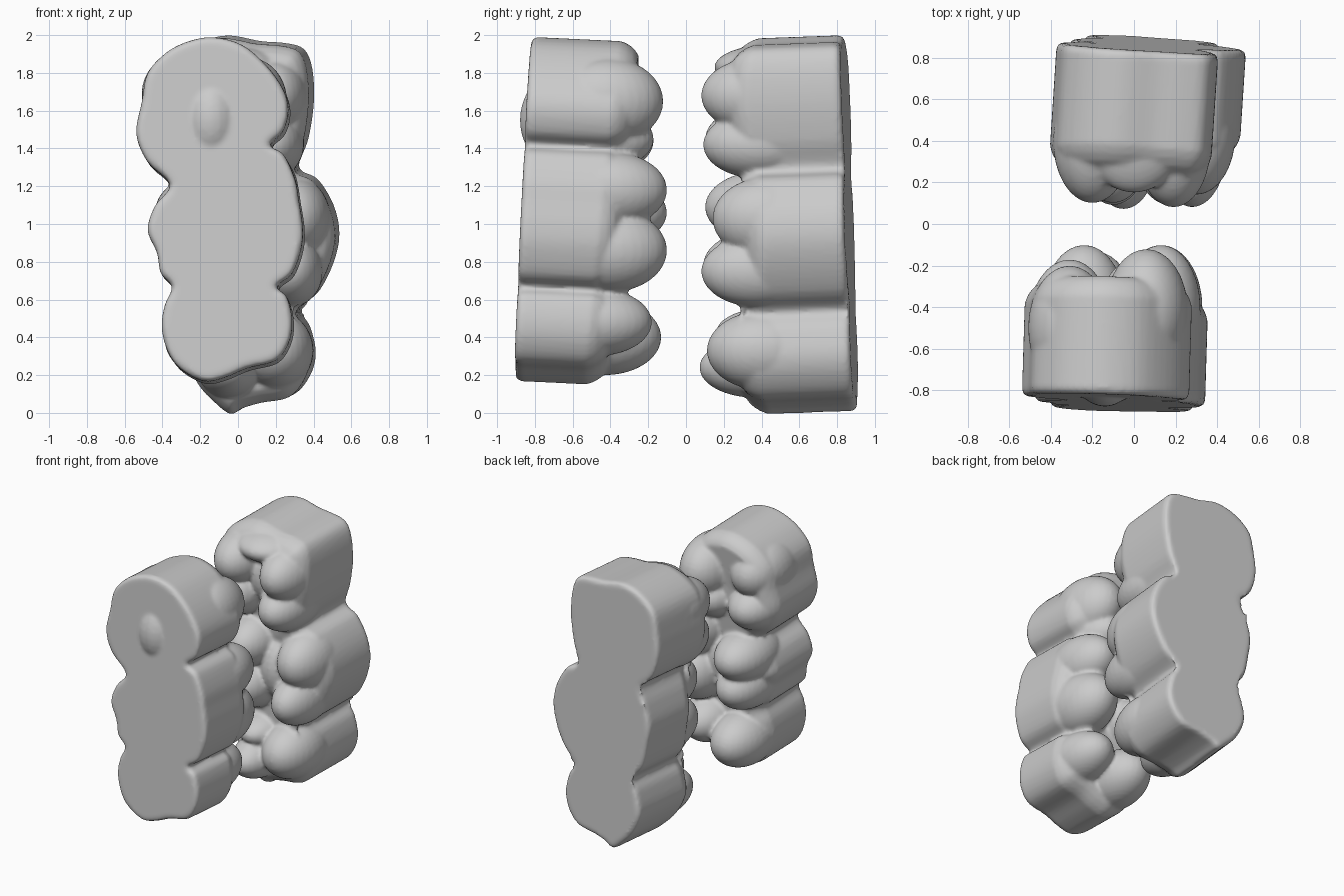
import bpy, bmesh, math
from mathutils import Vector, Matrix

if "Cube" in bpy.data.objects:
    bpy.data.objects.remove(bpy.data.objects["Cube"])


def smooth_loop(pts, n=4):
    """Closed Catmull-Rom curve through the outline points."""
    out, c = [], len(pts)
    for i in range(c):
        p0, p1, p2, p3 = (Vector(pts[(i + k) % c]) for k in (-1, 0, 1, 2))
        for s in range(n):
            t = s / n
            out.append(0.5 * (2 * p1 + (p2 - p0) * t + (2 * p0 - 5 * p1 + 4 * p2 - p3) * t * t
                              + (3 * p1 - p0 - 3 * p2 + p3) * t ** 3))
    return out


def inset(loop, d):
    """Move a clockwise loop inwards by d."""
    out, c = [], len(loop)
    for i, p in enumerate(loop):
        t = (loop[(i + 2) % c] - loop[i - 2]).normalized()
        out.append(p + Vector((t.y, -t.x)) * d)
    return out


def tooth_row(name, outline, plane, side, depth, cusps):
    """Tilted prism of three teeth with rounded cusps, fused into one skin.
    plane: y = a + b*x + c*z of the flat base; side: direction of the biting face."""
    a, b, c = plane
    bm = bmesh.new()
    loop = smooth_loop(outline)
    # base edge, wall, and tapered crown shoulder
    levels = [(0.028, 0, 0), (0.008, 0.008, 0), (0, 0.03, 0),
              (0, 0, 1), (0.015, 0.04, 1), (0.04, 0.075, 1), (0.075, 0.1, 1)]
    rings = []
    for ins, h, top in levels:
        ring = []
        for p in inset(loop, ins):
            d = h + top * depth(p.y)
            y = a + b * p.x + c * p.y + side * d
            ring.append(bm.verts.new((p.x - b * side * d, y, p.y - c * side * d)))
        rings.append(ring)
    n = len(loop)
    for r, s in zip(rings, rings[1:]):
        for i in range(n):
            bm.faces.new((r[i], r[(i + 1) % n], s[(i + 1) % n], s[i]))
    caps = [bm.faces.new(rings[0]), bm.faces.new(rings[-1])]
    bmesh.ops.triangulate(bm, faces=caps)
    bmesh.ops.recalc_face_normals(bm, faces=bm.faces[:])
    # broad overlapping cusps: grooves form where they meet
    for x, z, tip, rx, rz in cusps:
        ry = 0.3
        m = Matrix.Translation((x, tip - side * ry, z)) @ Matrix.Diagonal((rx, ry, rz, 1))
        bmesh.ops.create_uvsphere(bm, u_segments=32, v_segments=20, radius=1, matrix=m)
    me = bpy.data.meshes.new(name)
    bm.to_mesh(me)
    bm.free()
    ob = bpy.data.objects.new(name, me)
    bpy.context.collection.objects.link(ob)
    fuse = ob.modifiers.new("fuse", 'REMESH')
    fuse.mode = 'VOXEL'
    fuse.voxel_size = 0.014
    fuse.use_smooth_shade = True
    soft = ob.modifiers.new("soften", 'SMOOTH')
    soft.factor = 0.5
    soft.iterations = 3
    return ob


# front row
front_outline = [
    (-.13, 1.99), (.02, 1.95), (.15, 1.84), (.24, 1.71), (.265, 1.6), (.235, 1.49), (.165, 1.42),
    (.24, 1.37), (.3, 1.24), (.32, 1.13), (.34, 1.0), (.335, .88), (.285, .74), (.2, .67),
    (.255, .62), (.285, .5), (.27, .38), (.2, .28), (.05, .24), (-.07, .19), (-.18, .17),
    (-.3, .23), (-.37, .32), (-.405, .45), (-.39, .57), (-.35, .67), (-.41, .74), (-.43, .85),
    (-.48, .97), (-.44, 1.1), (-.36, 1.21), (-.48, 1.33), (-.54, 1.48), (-.51, 1.65),
    (-.48, 1.8), (-.38, 1.91), (-.26, 1.97)]
front_cusps = [
    (.06, 1.65, -.12, .2, .23), (.0, 1.45, -.17, .18, .17),
    (-.31, 1.69, -.2, .2, .21), (-.31, 1.44, -.17, .2, .18), (-.14, 1.55, -.28, .2, .3),
    (.13, 1.18, -.1, .19, .2), (.13, .86, -.1, .2, .22),
    (-.24, 1.06, -.1, .2, .18), (-.23, .83, -.13, .19, .18), (-.06, .98, -.25, .2, .28),
    (.09, .48, -.18, .19, .18), (-.19, .4, -.13, .2, .2)]
tooth_row("front_tooth_row", front_outline, (-.915, -.03, .047), 1,
          lambda z: .365 + .055 * z, front_cusps)

# back row
back_outline = [
    (-.05, 2.0), (.12, 1.97), (.25, 1.96), (.35, 1.93), (.395, 1.83), (.405, 1.65), (.375, 1.45),
    (.325, 1.3), (.425, 1.24), (.51, 1.1), (.54, .95), (.51, .8), (.435, .65), (.335, .55),
    (.385, .46), (.415, .32), (.385, .2), (.3, .1), (.15, .07), (.05, .04), (-.01, .01),
    (-.09, .07), (-.18, .17), (-.24, .32), (-.21, .48), (-.17, .57), (-.25, .68),
    (-.29, .85), (-.31, 1.0), (-.27, 1.15), (-.22, 1.28), (-.32, 1.37), (-.37, 1.53),
    (-.36, 1.7), (-.32, 1.86), (-.2, 1.96)]
back_cusps = [
    (.19, 1.68, .08, .18, .2), (.17, 1.42, .09, .18, .18),
    (-.2, 1.7, .1, .19, .2), (-.2, 1.45, .1, .18, .18),
    (.0, 1.83, .15, .25, .12), (.0, 1.6, .23, .2, .28),
    (.3, 1.03, .14, .19, .22), (.28, .75, .08, .17, .19),
    (-.1, 1.09, .1, .18, .19), (-.1, .78, .09, .18, .19), (.1, .92, .22, .2, .3),
    (.2, .33, .11, .2, .21), (-.05, .24, .07, .17, .16), (-.04, .43, .16, .17, .13)]
tooth_row("back_tooth_row", back_outline, (.907, -.065, -.036), -1,
          lambda z: .46 + .04 * math.cos((z - .3) * 4.7), back_cusps)
